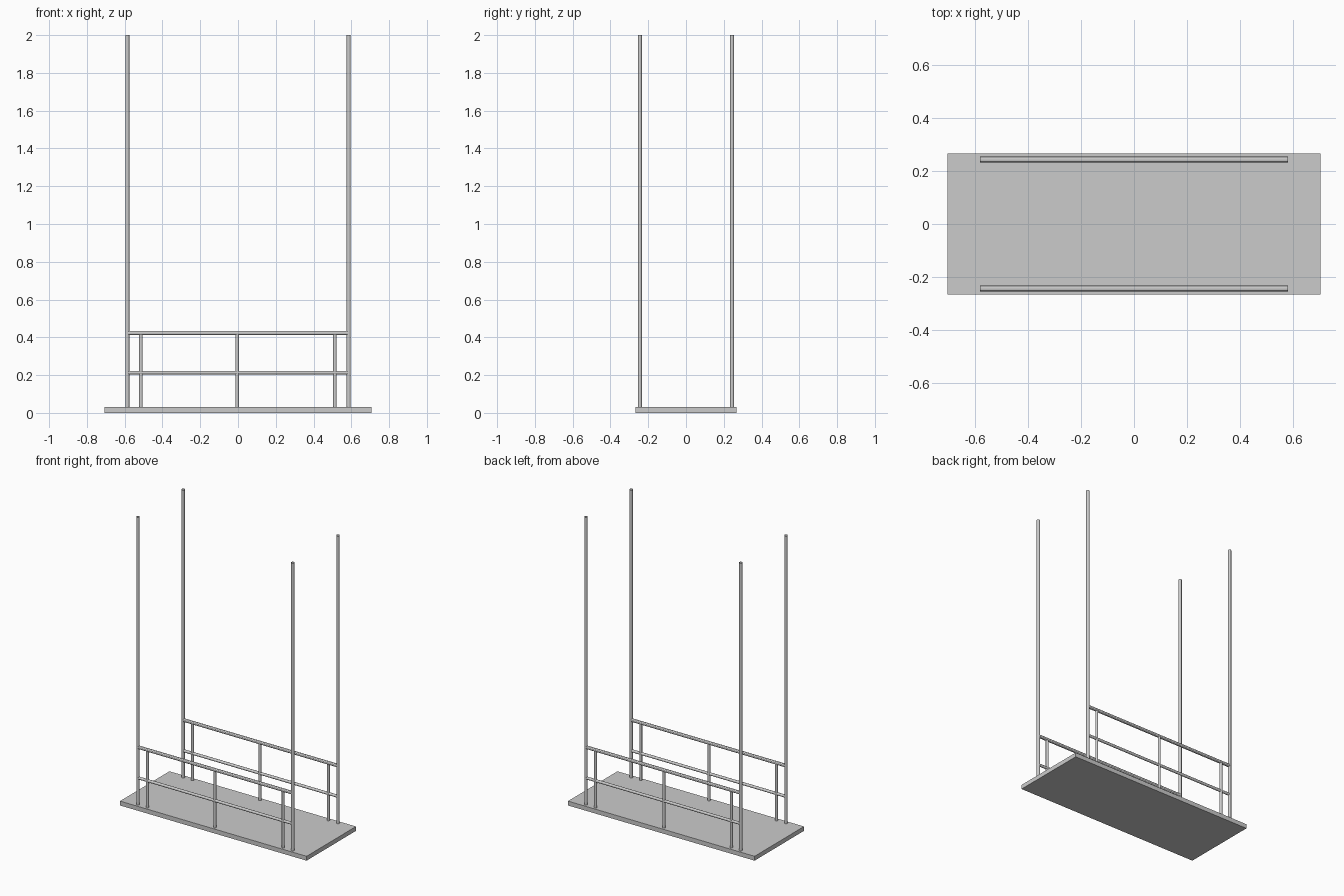
import bpy
from math import pi

if "Cube" in bpy.data.objects:
    bpy.data.objects.remove(bpy.data.objects["Cube"])

POST_X, RAIL_Y = 0.586, 0.244
DECK_TOP, POST_TOP = 0.03, 2.0
TOP_RAIL_Z, MID_RAIL_Z = 0.423, 0.213


def tube(name, radius, length, location, along_x=False):
    """Open-ended round tube, upright or lying along x."""
    bpy.ops.mesh.primitive_cylinder_add(
        vertices=12, radius=radius, depth=length, end_fill_type='NOTHING',
        location=location, rotation=(0, pi / 2 if along_x else 0, 0))
    obj = bpy.context.object
    obj.name = name
    bpy.ops.object.shade_smooth_by_angle()
    return obj


def upright(name, radius, x, y, top):
    return tube(name, radius, top - DECK_TOP, (x, y, (top + DECK_TOP) / 2))


# Flat deck
bpy.ops.mesh.primitive_cube_add(size=1, location=(0, 0, DECK_TOP / 2))
deck = bpy.context.object
deck.name = "deck"
deck.scale = (1.412, 0.534, DECK_TOP)
bpy.ops.object.transform_apply(location=False, rotation=False, scale=True)

# Matching railing on the front and back edges
for side, y in (("front", -RAIL_Y), ("back", RAIL_Y)):
    # Tall corner posts
    for end, x in (("left", -POST_X), ("right", POST_X)):
        upright(f"{side}_{end}_post", 0.0108, x, y, POST_TOP)
    # Short balusters
    for end, x in (("left", -0.514), ("middle", -0.004), ("right", 0.513)):
        upright(f"{side}_{end}_baluster", 0.0095, x, y, TOP_RAIL_Z)
    # Horizontal rails
    tube(f"{side}_top_rail", 0.0112, 1.164, (0, y, TOP_RAIL_Z), True)
    tube(f"{side}_middle_rail", 0.0095, 1.164, (0, y, MID_RAIL_Z), True)
